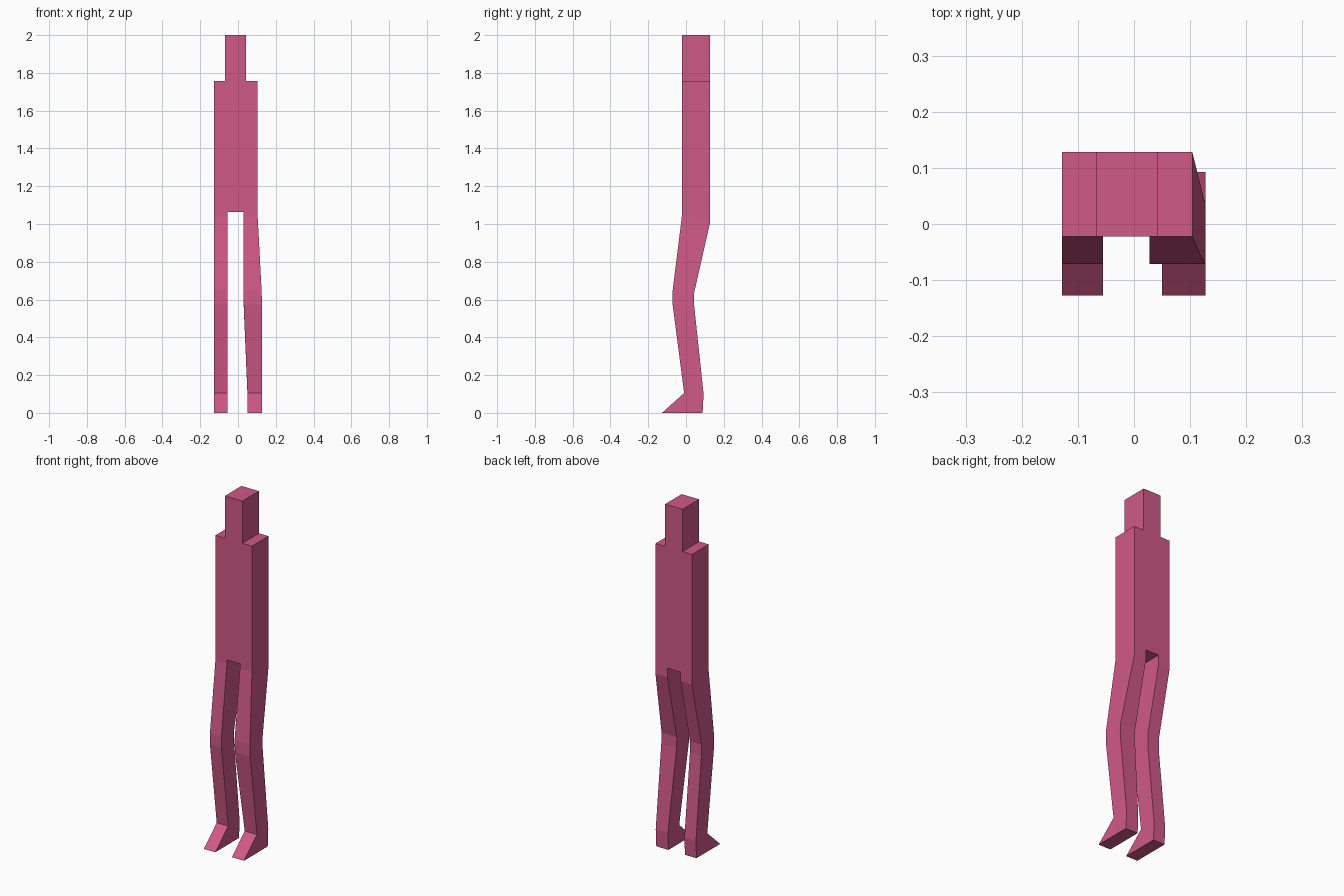
import bpy, bmesh

if "Cube" in bpy.data.objects:
    bpy.data.objects.remove(bpy.data.objects["Cube"])

pink = bpy.data.materials.new("rose pink")
pink.diffuse_color = (0.63, 0.10, 0.24, 1)
pink.use_nodes = True
pink.node_tree.nodes["Principled BSDF"].inputs["Base Color"].default_value = pink.diffuse_color

FRONT, BACK = -0.022, 0.128
CROTCH = 1.063


def finish(name, bm):
    bmesh.ops.recalc_face_normals(bm, faces=bm.faces)
    mesh = bpy.data.meshes.new(name)
    bm.to_mesh(mesh)
    bm.free()
    mesh.materials.append(pink)
    obj = bpy.data.objects.new(name, mesh)
    bpy.context.collection.objects.link(obj)
    return obj


# Torso and head: one stepped silhouette, left open where the legs join
outline = [(-0.128, CROTCH), (-0.055, CROTCH), (0.028, CROTCH), (0.104, CROTCH),
           (0.104, 1.758), (0.043, 1.758), (0.043, 2.0),
           (-0.068, 2.0), (-0.068, 1.758), (-0.128, 1.758)]
leg_openings = (0, 2)
bm = bmesh.new()
front = [bm.verts.new((x, FRONT, z)) for x, z in outline]
back = [bm.verts.new((x, BACK, z)) for x, z in outline]
bm.faces.new(front)
bm.faces.new(back[::-1])
for i in range(len(outline)):
    j = (i + 1) % len(outline)
    if i not in leg_openings:
        bm.faces.new((front[i], back[i], back[j], front[j]))
finish("torso_and_head", bm)

# Leg side profile, hip to sole: front y, front z, back y, back z
sections = [(FRONT, CROTCH, BACK, CROTCH),
            (FRONT, 1.04, BACK, 1.01),
            (-0.071, 0.645, 0.043, 0.635),
            (-0.071, 0.575, 0.043, 0.57),
            (-0.010, 0.105, 0.093, 0.10),
            (-0.127, 0.0, 0.088, 0.0)]


def leg(name, widths):
    """Loft four-cornered rings from hip to sole, closed by the sole."""
    bm = bmesh.new()
    rings = []
    for (yf, zf, yb, zb), (x0, x1) in zip(sections, widths):
        rings.append([bm.verts.new(p) for p in
                      ((x0, yf, zf), (x1, yf, zf), (x1, yb, zb), (x0, yb, zb))])
    for a, b in zip(rings, rings[1:]):
        for i in range(4):
            j = (i + 1) % 4
            bm.faces.new((a[i], a[j], b[j], b[i]))
    bm.faces.new(rings[-1])
    finish(name, bm)


# Straight leg and outward-leaning leg
leg("left_leg", [(-0.128, -0.055)] * 6)
leg("right_leg", [(0.028, 0.104), (0.028, 0.104), (0.028, 0.125),
                  (0.030, 0.127), (0.050, 0.127), (0.050, 0.127)])
